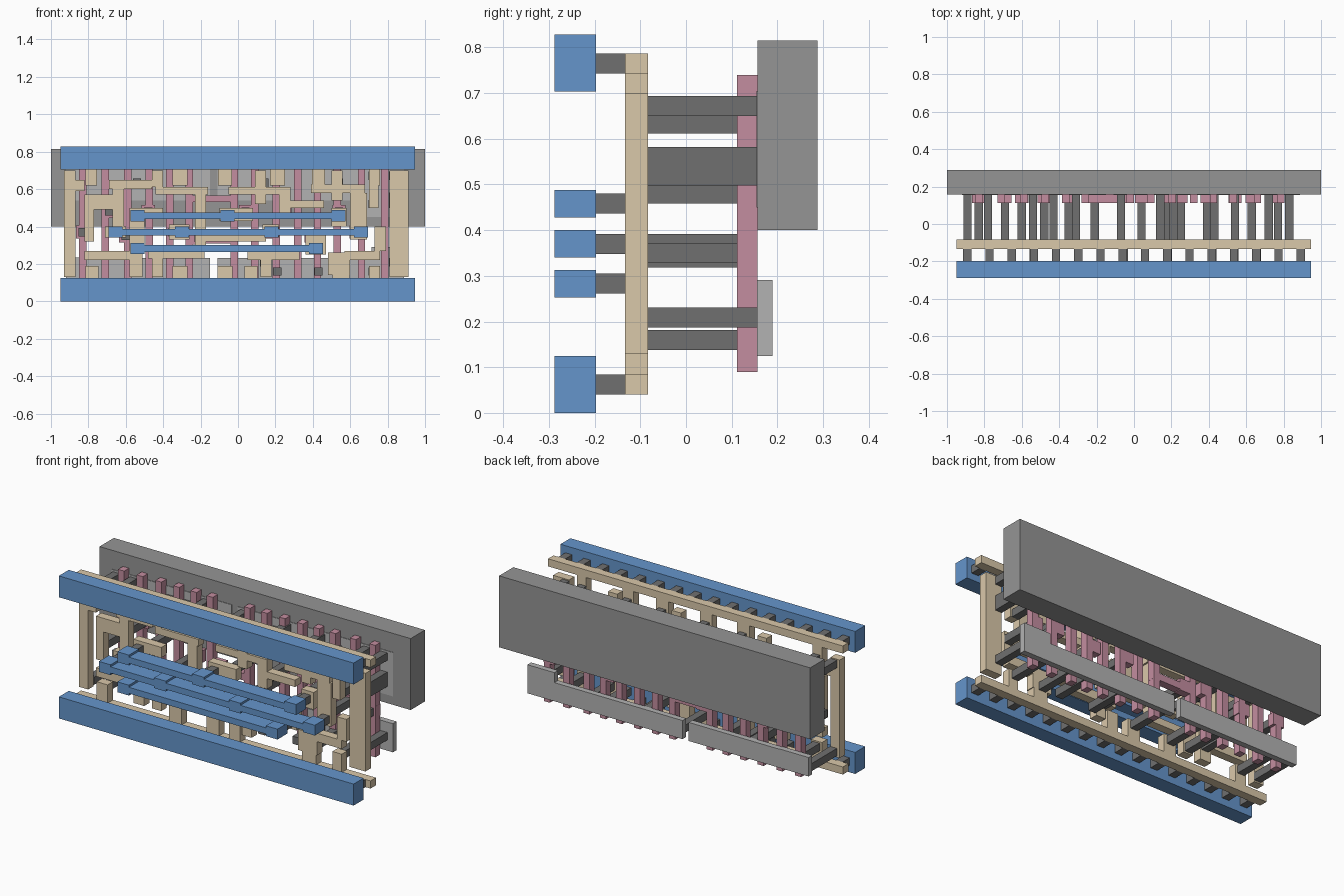
import bpy, bmesh


def material(name, color):
    m = bpy.data.materials.new(name)
    m.diffuse_color = color
    return m


BLUE = material("blue", (0.13, 0.30, 0.60, 1))
TAN = material("tan", (0.70, 0.58, 0.40, 1))
PINK = material("pink", (0.55, 0.27, 0.35, 1))
DARK = material("dark_grey", (0.16, 0.16, 0.16, 1))
LIGHT = material("light_grey", (0.45, 0.45, 0.45, 1))
MID = material("mid_grey", (0.30, 0.30, 0.30, 1))


def layer(name, rects, y0, y1, mat):
    """One object made of boxes: rects are (x0, x1, z0, z1), extruded y0..y1."""
    bm = bmesh.new()
    for x0, x1, z0, z1 in rects:
        v = bmesh.ops.create_cube(bm, size=1)["verts"]
        bmesh.ops.scale(bm, vec=(x1 - x0, y1 - y0, z1 - z0), verts=v)
        bmesh.ops.translate(bm, vec=((x0 + x1) / 2, (y0 + y1) / 2, (z0 + z1) / 2), verts=v)
    me = bpy.data.meshes.new(name)
    bm.to_mesh(me)
    bm.free()
    me.materials.append(mat)
    ob = bpy.data.objects.new(name, me)
    bpy.context.collection.objects.link(ob)
    return ob


def sq(x, z, w=0.044, h=None):
    h = h or w
    return (x - w / 2, x + w / 2, z - h / 2, z + h / 2)


# Back well slab and active strips
layer("well", [(-1, 1, 0.40, 0.815)], 0.157, 0.288, MID)
layer("lower_active", [(-0.92, -0.15, 0.125, 0.233), (-0.92, -0.73, 0.233, 0.235),
                       (-0.11, 0.714, 0.125, 0.233), (0.714, 0.887, 0.125, 0.291)],
      0.155, 0.189, LIGHT)
layer("upper_active", [(-0.92, -0.15, 0.54, 0.705), (-0.11, 0.60, 0.54, 0.705),
                       (0.60, 0.887, 0.45, 0.705)], 0.154, 0.189, LIGHT)

# Pink gate stripes, cross links and landing pads
gates = [-0.83, -0.71, -0.59, -0.475, -0.365, -0.26, -0.02,
         0.09, 0.205, 0.32, 0.425, 0.53, 0.66, 0.785]
gate_pads = [(-0.83, 0.37), (-0.69, 0.48), (-0.60, 0.35), (-0.48, 0.48), (-0.35, 0.37),
             (-0.21, 0.34), (0.04, 0.48), (0.17, 0.37), (0.25, 0.48), (0.39, 0.35),
             (0.54, 0.48), (0.63, 0.37), (0.77, 0.35)]
pink = [sq(x, 0.415, 0.039, 0.65) for x in gates]
pink += [(-0.28, 0.0, 0.31, 0.35), (-0.28, 0.0, 0.53, 0.565)]
pink += [sq(x, z, 0.07) for x, z in gate_pads]
layer("gate_stripes", pink, 0.112, 0.157, PINK)

# Contact posts, to the gates and to the active strips
layer("gate_posts", [sq(x, z) for x, z in gate_pads], -0.083, 0.112, DARK)
posts = []
for x in (-0.89, -0.78, -0.54, -0.43, -0.31, -0.07, 0.14, 0.21, 0.43, 0.72, 0.83):
    posts += [sq(x, 0.209 if x in (0.83, -0.54, 0.14) else 0.16),
              sq(x, 0.634 if x in (-0.54, 0.14, -0.43) else 0.672)]
posts += [sq(0.83, 0.52), sq(0.72, 0.52), sq(0.54, 0.634), sq(0.83, 0.56), sq(0.54, 0.16)]
layer("active_posts", posts, -0.083, 0.155, DARK)

# Tan local wiring: rails, rail tabs, and routed shapes
tan = [(-0.95, 0.945, 0.04, 0.084), (-0.95, 0.945, 0.743, 0.787)]
for x, w in ((-0.785, 0.06), (-0.31, 0.08), (-0.07, 0.075), (0.21, 0.08), (0.43, 0.07), (0.73, 0.06)):
    tan.append((x - w / 2, x + w / 2, 0.62, 0.743))
for x, w in ((-0.78, 0.07), (-0.31, 0.08), (-0.07, 0.08), (0.07, 0.07), (0.55, 0.09), (0.73, 0.06)):
    tan.append((x - w / 2, x + w / 2, 0.084, 0.19))
tan += [
    # left column and its arms
    (-0.93, -0.87, 0.13, 0.70), (-0.87, -0.82, 0.59, 0.65),
    (-0.82, -0.67, 0.49, 0.57), (-0.82, -0.77, 0.32, 0.49),
    (-0.82, -0.51, 0.22, 0.27), (-0.58, -0.51, 0.13, 0.22),
    (-0.71, -0.60, 0.34, 0.40), (-0.67, -0.61, 0.40, 0.62), (-0.69, -0.46, 0.60, 0.65),
    # left centre
    (-0.58, -0.50, 0.26, 0.50), (-0.50, -0.40, 0.44, 0.50),
    (-0.44, -0.16, 0.57, 0.61), (-0.46, -0.40, 0.61, 0.70), (-0.48, -0.18, 0.23, 0.27),
    (-0.46, -0.40, 0.13, 0.23), (-0.37, -0.26, 0.33, 0.41), (-0.23, -0.17, 0.27, 0.57),
    # centre
    (-0.10, 0.08, 0.43, 0.50), (-0.23, 0.15, 0.32, 0.36), (0.09, 0.15, 0.52, 0.70),
    (-0.05, 0.27, 0.57, 0.61), (0.22, 0.28, 0.44, 0.61), (0.13, 0.22, 0.34, 0.41),
    (0.05, 0.33, 0.22, 0.27), (0.12, 0.18, 0.13, 0.22),
    # right centre and right ring
    (0.39, 0.68, 0.58, 0.625), (0.36, 0.47, 0.25, 0.38), (0.23, 0.46, 0.50, 0.54),
    (0.50, 0.58, 0.40, 0.50), (0.50, 0.56, 0.54, 0.70),
    (0.57, 0.76, 0.22, 0.27), (0.60, 0.69, 0.33, 0.58), (0.73, 0.79, 0.27, 0.40),
    (0.48, 0.60, 0.14, 0.26), (0.70, 0.75, 0.50, 0.62),
    # right column
    (0.81, 0.912, 0.13, 0.70),
]
layer("local_wiring", tan, -0.133, -0.083, TAN)

# Front metal: two rails and three straps with pads, joined by short posts
straps = [(0.458, (-0.537, -0.055, 0.538)), (0.37, (-0.655, -0.30, 0.18, 0.658)),
          (0.283, (-0.537, 0.418))]
layer("lower_rail", [(-0.95, 0.945, 0, 0.125)], -0.288, -0.197, BLUE)
layer("upper_rail", [(-0.95, 0.945, 0.704, 0.828)], -0.288, -0.197, BLUE)
rail_x = [-0.892 + 0.1189 * i for i in range(16)]
short = [sq(x, z) for x in rail_x for z in (0.062, 0.765)]
for i, (z, xs) in enumerate(straps):
    bar = [(xs[0] - 0.037, xs[-1] + 0.037, z - 0.018, z + 0.018)]
    layer(f"strap_{i + 1}", bar + [sq(x, z, 0.075, 0.06) for x in xs], -0.288, -0.197, BLUE)
    short += [sq(x, z) for x in xs]
layer("short_posts", short, -0.197, -0.133, DARK)
